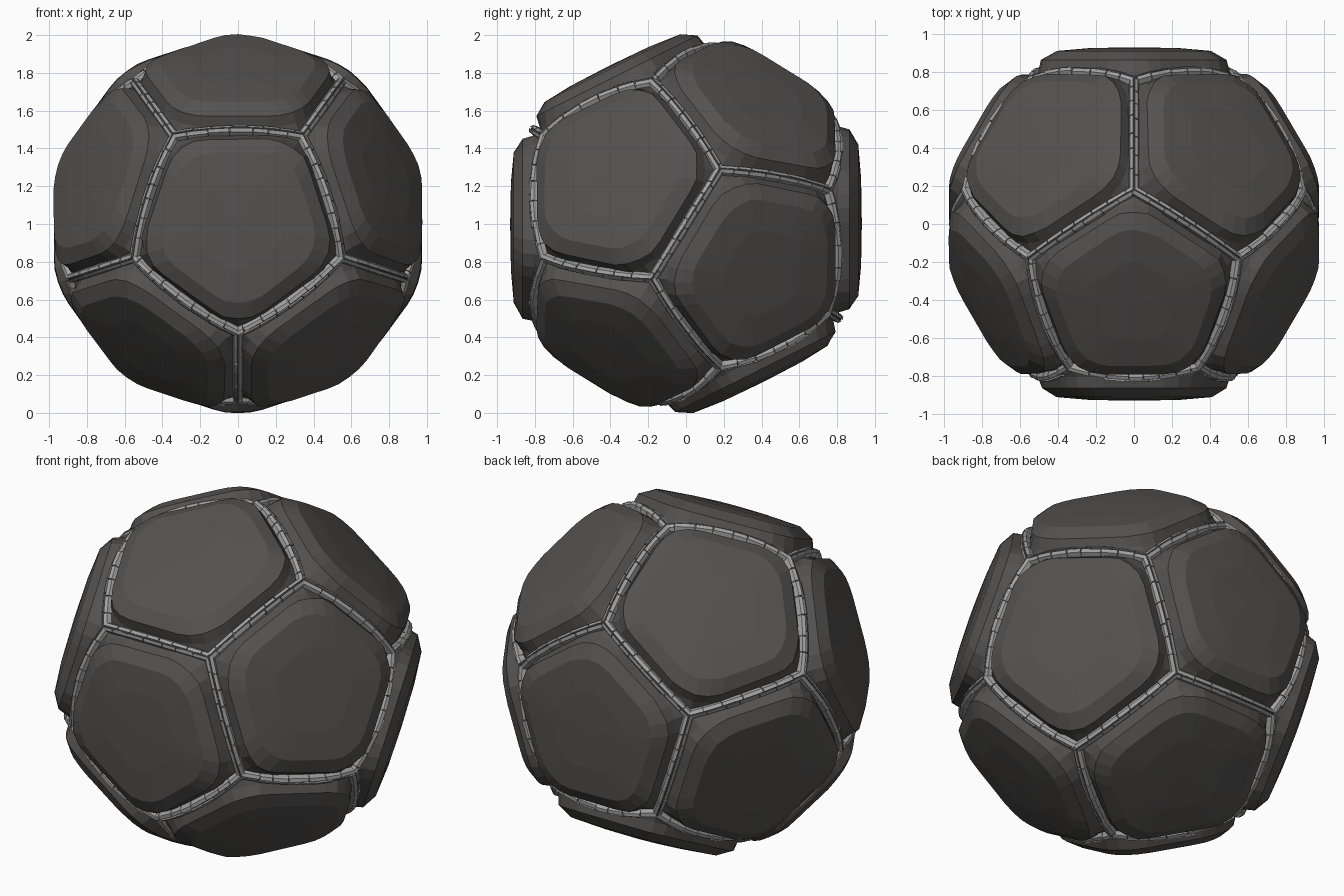
import bpy, bmesh, math, random
from mathutils import Vector

if "Cube" in bpy.data.objects:
    bpy.data.objects.remove(bpy.data.objects["Cube"])

random.seed(4)
C = Vector((0, 0, 1))


def material(name, v, warm=0.0):
    m = bpy.data.materials.new(name)
    m.diffuse_color = (v + warm, v, v - warm, 1)
    m.use_nodes = True
    m.node_tree.nodes["Principled BSDF"].inputs["Base Color"].default_value = m.diffuse_color
    return m


DARK = material("dark_panel", 0.085, 0.004)
LIGHT = material("light_seam", 0.36)
CORE = material("seam_core", 0.10)


def finish(bm, name, mat):
    bmesh.ops.recalc_face_normals(bm, faces=bm.faces)
    me = bpy.data.meshes.new(name)
    bm.to_mesh(me)
    bm.free()
    me.materials.append(mat)
    ob = bpy.data.objects.new(name, me)
    bpy.context.collection.objects.link(ob)
    return ob


def bridge(bm, a, b):
    n = len(a)
    for i in range(n):
        bm.faces.new((a[i], a[(i + 1) % n], b[(i + 1) % n], b[i]))


# Twelve face directions: front face, its five neighbours, and their opposites
normals = [Vector((0, -1, 0))]
for k in range(5):
    t = math.radians(90 + 72 * k)
    s, c = 2 / math.sqrt(5), 1 / math.sqrt(5)
    normals.append(Vector((s * math.cos(t), -c, s * math.sin(t))))
normals += [-n for n in normals]


def corners(n):
    """Five unit corner directions of a face, in order, plus its local axes."""
    near = next(m for m in normals if 0.3 < m.dot(n) < 0.6)
    u = (near - n * near.dot(n)).normalized()
    v = n.cross(u)
    out = []
    for k in range(5):
        t = math.radians(36 + 72 * k)
        out.append((n * 0.7947 + (u * math.cos(t) + v * math.sin(t)) * 0.6071).normalized())
    return out, u, v


def rounded_pentagon(inner, radius):
    """25 points of a pentagon with rounded corners, five per corner."""
    pts = []
    for k in range(5):
        t = math.radians(36 + 72 * k)
        r = inner / math.cos(math.radians(36))
        for d in (-36, -18, 0, 18, 36):
            e = t + math.radians(d)
            pts.append((r * math.cos(t) + radius * math.cos(e),
                        r * math.sin(t) + radius * math.sin(e)))
    return pts


# Panels: curved skirt to the seam, steep step, chamfer and shallow domed top
# each ring is (pentagon inradius, corner radius, height)
RINGS = [(0.22, 0.245, 0.805), (0.215, 0.235, 0.865), (0.165, 0.215, 0.912), (0.09, 0.13, 0.927)]
for i, n in enumerate(normals):
    cs, u, v = corners(n)
    bm = bmesh.new()
    prev = []
    for k in range(5):
        for f in (-2, -1, 0, 1, 2):
            other = cs[(k + (1 if f > 0 else -1)) % 5]
            p = cs[k].lerp(other, abs(f) / 5).normalized()
            prev.append(bm.verts.new(C + p * 0.925))
    for inner, rad, h in RINGS:
        ring = []
        for x, y in rounded_pentagon(inner, rad):
            j = random.uniform(0.99, 1.01)
            ring.append(bm.verts.new(C + n * h + (u * x + v * y) * j))
        bridge(bm, prev, ring)
        prev = ring
    top = bm.verts.new(C + n * 0.931)
    for a in range(25):
        bm.faces.new((prev[a], prev[(a + 1) % 25], top))
    finish(bm, f"panel_{i + 1}", DARK)

# Thirty edges shared by neighbouring faces
edges = {}
for n in normals:
    cs = corners(n)[0]
    for k in range(5):
        a, b = cs[k], cs[(k + 1) % 5]
        m = (a + b).normalized()
        edges[tuple(round(x, 2) + 0.0 for x in m)] = (a, b)


def sweep(bm, a, b, profile, t0, t1, steps):
    """Closed strip following the arc a-b; profile is (sideways, distance from centre)."""
    side = a.cross(b).normalized()
    rings = []
    for i in range(steps + 1):
        p = a.slerp(b, t0 + (t1 - t0) * i / steps)
        rings.append([bm.verts.new(C + p * h + side * s) for s, h in profile])
    for r, q in zip(rings, rings[1:]):
        bridge(bm, r, q)
    bm.faces.new(rings[0])
    bm.faces.new(rings[-1])


# Seams: a dark core with two rows of light tiles
core, tiles = bmesh.new(), bmesh.new()
for a, b in edges.values():
    sweep(core, a, b, [(-.027, .915), (-.02, .957), (0, .964), (.02, .957), (.027, .915)], -0.015, 1.015, 6)
    for sgn in (-1, 1):
        t = 0.0
        while t < 0.97:
            e = min(1.0, t + random.uniform(0.10, 0.18))
            h = random.uniform(0.964, 0.972)
            sweep(tiles, a, b, [(sgn * .003, .94), (sgn * .004, h + .004),
                                (sgn * .021, h - .006), (sgn * .027, .935)], t, e - 0.008, 1)
            t = e
finish(core, "seam_core", CORE)
finish(tiles, "seam_tiles", LIGHT)
